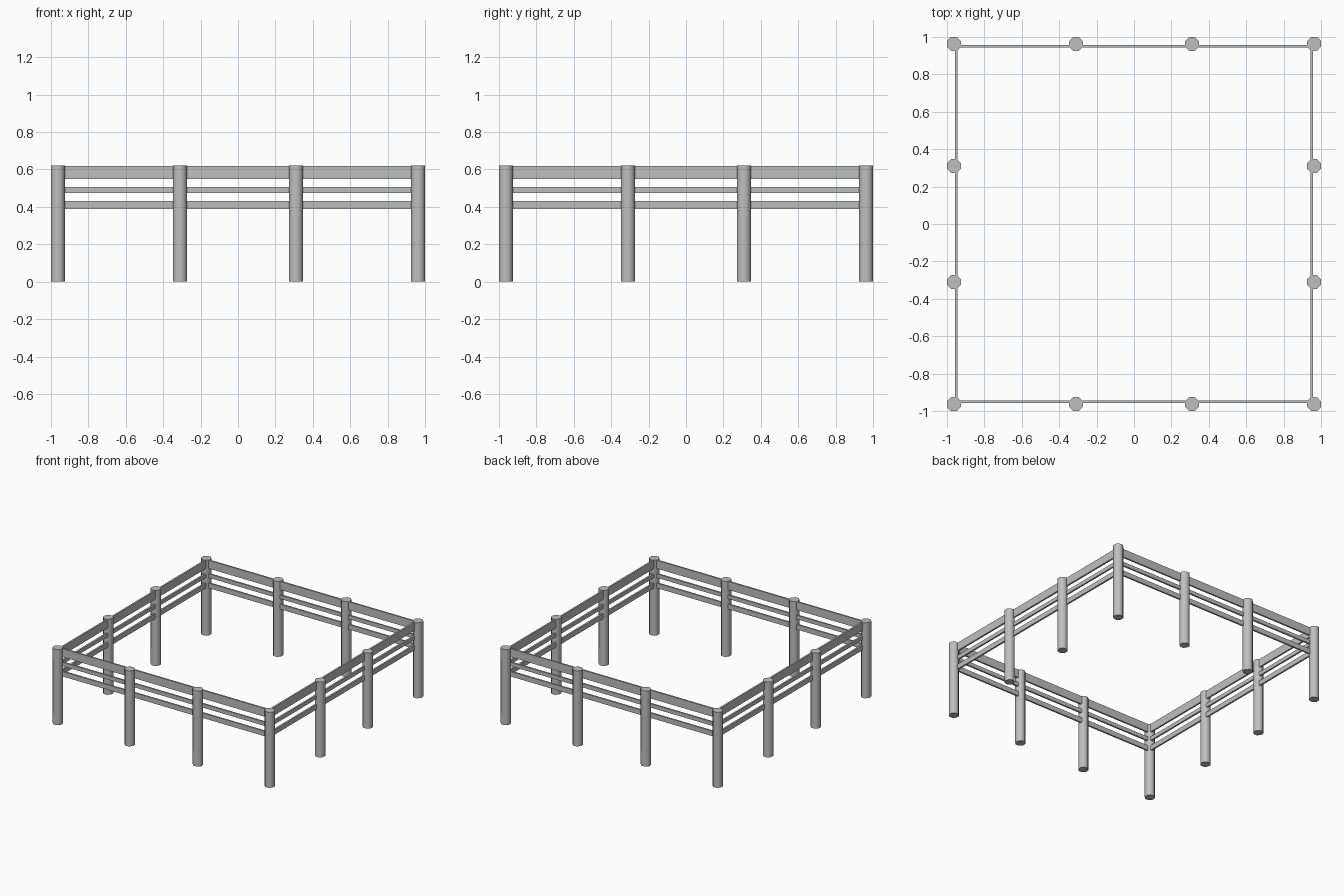
import bpy
import math

cube = bpy.data.objects.get("Cube")
if cube:
    bpy.data.objects.remove(cube, do_unlink=True)

grey = bpy.data.materials.new("light grey")
grey.use_nodes = True
colour = (0.52, 0.52, 0.52, 1)
grey.diffuse_color = colour
grey.node_tree.nodes["Principled BSDF"].inputs["Base Color"].default_value = colour

HEIGHT = 0.62
POST = 0.963      # post line distance from centre
RAIL = 0.95       # rail line distance from centre
APOTHEM = 0.037
THICK = 0.014


def add_post(name, x, y):
    bpy.ops.mesh.primitive_cylinder_add(
        vertices=8, radius=APOTHEM / math.cos(math.pi / 8), depth=HEIGHT,
        location=(x, y, HEIGHT / 2), rotation=(0, 0, math.pi / 8))
    post = bpy.context.object
    bpy.ops.object.transform_apply(location=False, rotation=True, scale=True)
    post.name = name
    post.data.materials.append(grey)
    bpy.ops.object.shade_smooth_by_angle(angle=math.radians(50))


def add_rail(name, angle, low, high):
    x, y = RAIL * math.sin(angle), -RAIL * math.cos(angle)
    bpy.ops.mesh.primitive_cube_add(
        size=1, location=(x, y, (low + high) / 2), rotation=(0, 0, angle))
    rail = bpy.context.object
    rail.scale = (2 * RAIL, THICK, high - low)
    bpy.ops.object.transform_apply(location=False, rotation=True, scale=True)
    rail.name = name
    rail.data.materials.append(grey)


# Four sides, each with its three rails and three of the posts
rails = {"top": (0.55, 0.618), "middle": (0.475, 0.507), "bottom": (0.39, 0.431)}
for i, side in enumerate(("front", "left", "back", "right")):
    angle = i * math.pi / 2
    c, s = math.cos(angle), math.sin(angle)
    for level, (low, high) in rails.items():
        add_rail(f"{side}_{level}_rail", angle, low, high)
    for kind, along in (("corner", -POST), ("first", -0.31), ("second", 0.31)):
        add_post(f"{side}_{kind}_post", along * c + POST * s, along * s - POST * c)
